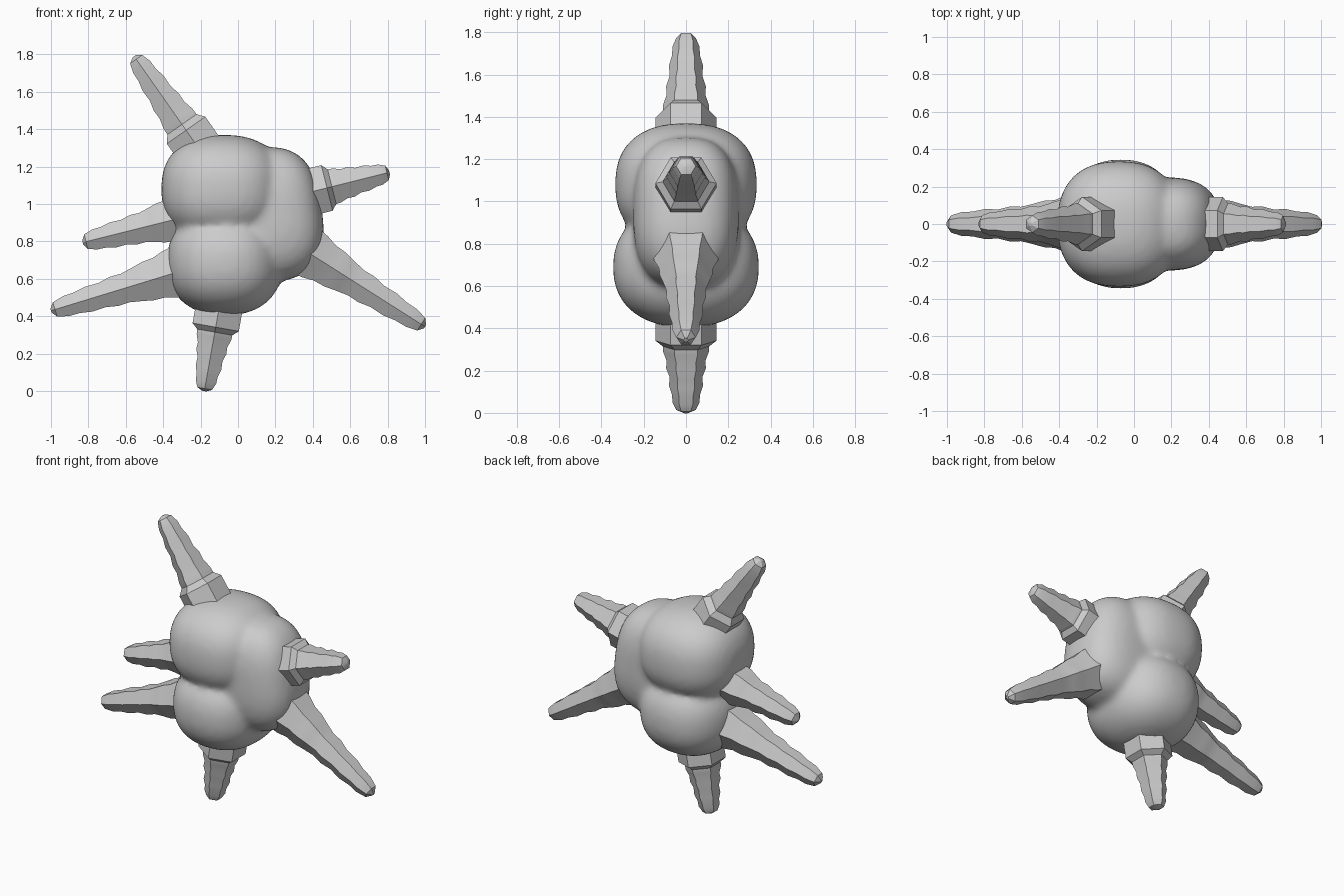
import bpy, bmesh, math
from mathutils import Vector, Matrix

if "Cube" in bpy.data.objects:
    bpy.data.objects.remove(bpy.data.objects["Cube"], do_unlink=True)

GREY = (0.6, 0.6, 0.6, 1)
mat = bpy.data.materials.new("plain grey")
mat.use_nodes = True
mat.diffuse_color = GREY
mat.node_tree.nodes["Principled BSDF"].inputs["Base Color"].default_value = GREY


def make_object(name, bm):
    bmesh.ops.recalc_face_normals(bm, faces=bm.faces)
    mesh = bpy.data.meshes.new(name)
    bm.to_mesh(mesh)
    bm.free()
    mesh.materials.append(mat)
    ob = bpy.data.objects.new(name, mesh)
    bpy.context.collection.objects.link(ob)
    return ob


def add_lobe(bm, centre, radii, power, tilt=0):
    """Ellipsoid pushed towards a rounded box by the power."""
    ball = bmesh.ops.create_icosphere(bm, subdivisions=4, radius=1)
    turn = Matrix.Rotation(math.radians(tilt), 3, 'Y')
    for v in ball["verts"]:
        size = sum(abs(c) ** power for c in v.co) ** (1 / power)
        p = Vector([c / size * r for c, r in zip(v.co, radii)])
        v.co = turn @ p + Vector(centre)


# Body: overlapping lobes fused into one soft lump
bm = bmesh.new()
add_lobe(bm, (-0.08, 0, 1.08), (0.33, 0.335, 0.29), 2.4)
add_lobe(bm, (-0.07, 0, 0.69), (0.31, 0.345, 0.285), 2.3)
add_lobe(bm, (0.15, 0, 0.94), (0.30, 0.25, 0.36), 2.7, -8)
body = make_object("body", bm)
remesh = body.modifiers.new("fuse", 'REMESH')
remesh.mode = 'VOXEL'
remesh.voxel_size = 0.02
remesh.use_smooth_shade = True
smooth = body.modifiers.new("soften", 'SMOOTH')
smooth.factor = 0.5
smooth.iterations = 8

# Spike outlines: (fraction of length, radius)
SHAFT = [(0.36, 0.108), (0.45, 0.092), (0.53, 0.094), (0.62, 0.078),
         (0.72, 0.08), (0.81, 0.066), (0.89, 0.064), (0.97, 0.046), (1.0, 0.012)]
COLLARED = [(0, 0.145), (0.24, 0.145), (0.30, 0.11)] + SHAFT
FLARED = [(0, 0.165), (0.12, 0.15), (0.2, 0.128), (0.28, 0.124)] + SHAFT


def make_spike(name, base, tip, outline):
    """Six-sided spike with one corner facing the front."""
    start = Vector((base[0], 0, base[1]))
    axis = Vector((tip[0], 0, tip[1])) - start
    front = Vector((0, -1, 0))
    side = axis.normalized().cross(front)
    bm = bmesh.new()
    rings = []
    for t, r in outline:
        corners = [k * math.pi / 3 for k in range(6)]
        rings.append([bm.verts.new(start + axis * t + r * (
            math.cos(a) * front + math.sin(a) * side)) for a in corners])
    for low, high in zip(rings, rings[1:]):
        for k in range(6):
            n = (k + 1) % 6
            bm.faces.new((low[k], low[n], high[n], high[k]))
    bm.faces.new(rings[0])
    bm.faces.new(rings[-1])
    ob = make_object(name, bm)
    bpy.ops.object.select_all(action='DESELECT')
    ob.select_set(True)
    bpy.context.view_layer.objects.active = ob
    bpy.ops.object.shade_smooth_by_angle(angle=math.radians(30))


# Spikes around the body
for name, base, tip, outline in [
    ("upper_right_spike", (-0.19, 1.27), (-0.555, 1.79), COLLARED),
    ("upper_left_spike", (0.37, 1.06), (0.81, 1.17), COLLARED),
    ("lower_left_spike", (0.33, 0.77), (1.0, 0.345), FLARED),
    ("bottom_spike", (-0.10, 0.45), (-0.18, 0.0), COLLARED),
    ("lower_right_spike", (-0.28, 0.65), (-1.0, 0.43), FLARED),
    ("middle_right_spike", (-0.25, 0.94), (-0.83, 0.795), FLARED),
]:
    make_spike(name, base, tip, outline)
